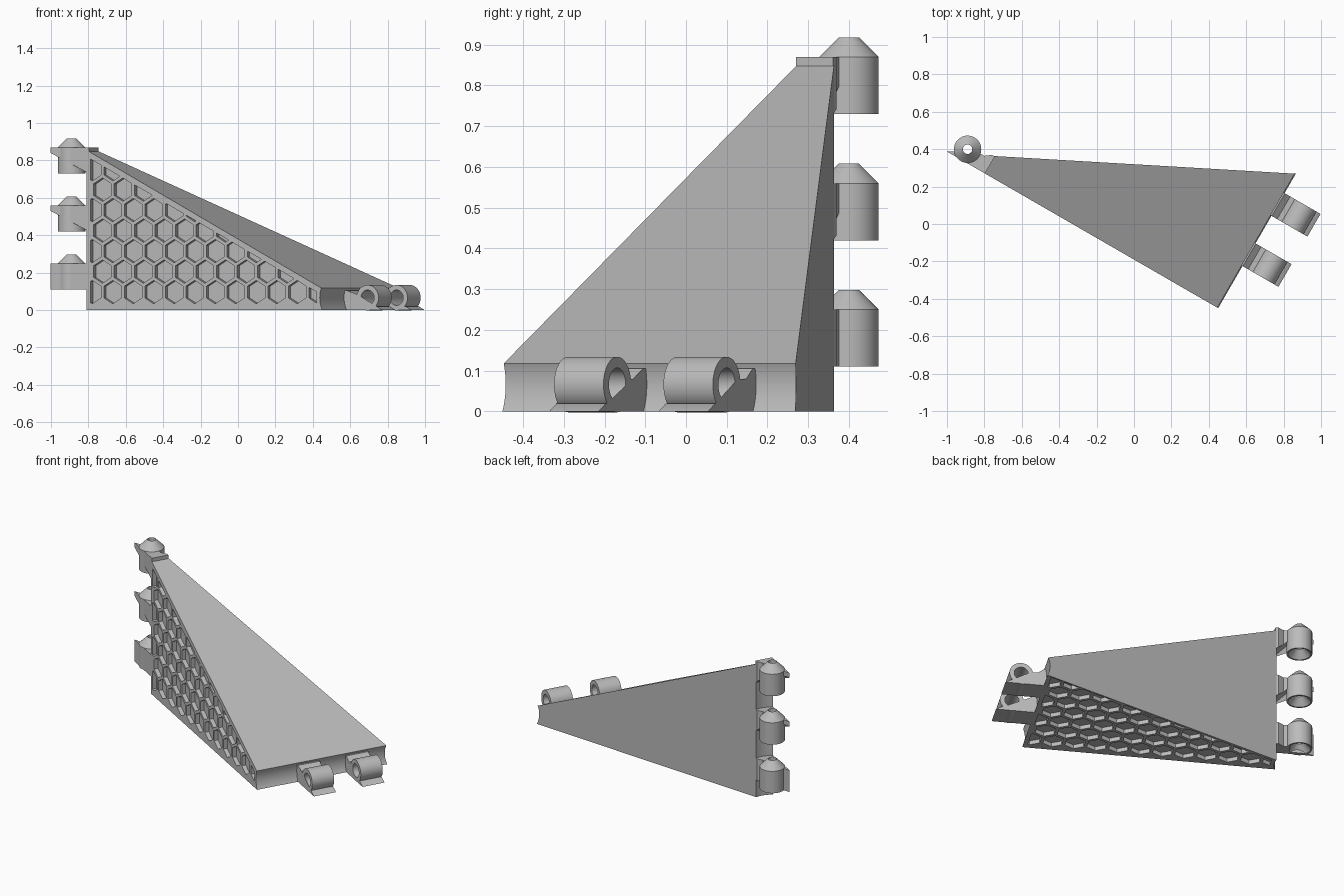
import bpy, bmesh, math
from mathutils import Vector

cube = bpy.data.objects.get("Cube")
if cube:
    bpy.data.objects.remove(cube)

grey = bpy.data.materials.new("plain grey")
grey.use_nodes = True
GREY = (0.5, 0.5, 0.5, 1)
grey.diffuse_color = GREY
grey.node_tree.nodes["Principled BSDF"].inputs["Base Color"].default_value = GREY

LEN, WIDE, EDGE, TIP = 1.455, 0.83, 0.115, 0.855   # wedge sizes
AXIS, OFF, GAP = 0.13, 0.066, 0.145                # hinge reach, inset, clearance
BARREL, PITCH = 0.14, 0.31                         # hinge length and spacing
C30, S30 = math.cos(math.pi / 6), 0.5


def front(u, v, z):
    """u runs along the front face, v into the body, z up."""
    return Vector((0.45 - C30 * u + S30 * v, -0.45 + S30 * u + C30 * v, z))


def swapped(u, v, z):
    """The same frame with the two perforated faces exchanged."""
    return front(LEN - u, z, v)


def finish(name, bm):
    bmesh.ops.recalc_face_normals(bm, faces=bm.faces)
    mesh = bpy.data.meshes.new(name)
    bm.to_mesh(mesh)
    bm.free()
    mesh.materials.append(grey)
    obj = bpy.data.objects.new(name, mesh)
    bpy.context.collection.objects.link(obj)
    return obj


def add_prism(bm, low, high):
    a = [bm.verts.new(p) for p in low]
    b = [bm.verts.new(p) for p in high]
    caps = [bm.faces.new(a), bm.faces.new(b)]
    n = len(a)
    for i in range(n):
        j = (i + 1) % n
        bm.faces.new((a[i], a[j], b[j], b[i]))
    bmesh.ops.triangulate(bm, faces=caps)


def lathe(name, frame, profile, closed, sides=48):
    """Turn (radius, height) points about the hinge axis at the far end."""
    bm = bmesh.new()
    rings = []
    for r, h in profile:
        angles = [2 * math.pi * i / sides for i in range(sides)]
        rings.append([bm.verts.new(frame(LEN + AXIS + r * math.cos(t),
                                         OFF + r * math.sin(t), h)) for t in angles])
    pairs = list(zip(rings, rings[1:]))
    if closed:
        pairs.append((rings[-1], rings[0]))
    else:
        bm.faces.new(rings[0])
        bm.faces.new(rings[-1])
    for a, b in pairs:
        for i in range(sides):
            j = (i + 1) % sides
            bm.faces.new((a[i], a[j], b[j], b[i]))
    return finish(name, bm)


def clip(poly, a, b, c):
    """Keep the part of a 2D polygon where a*x + b*y >= c."""
    out = []
    for p, q in zip(poly, poly[1:] + poly[:1]):
        dp, dq = a * p[0] + b * p[1] - c, a * q[0] + b * q[1] - c
        if dp >= 0:
            out.append(p)
        if dp * dq < 0:
            t = dp / (dp - dq)
            out.append((p[0] + t * (q[0] - p[0]), p[1] + t * (q[1] - p[1])))
    return out


def area(poly):
    return abs(sum(p[0] * q[1] - q[0] * p[1]
                   for p, q in zip(poly, poly[1:] + poly[:1]))) / 2


def hex_cutter(name, frame):
    """Honeycomb of shallow pockets, trimmed to the triangular face."""
    bm = bmesh.new()
    step, radius, depth = 0.1265, 0.0625, 0.025
    slope = (TIP - EDGE) / LEN
    for row in range(8):
        for col in range(13):
            s0 = 0.035 + step * (col + 0.5 * (row % 2))
            z0 = 0.096 + step * C30 * row
            poly = [(s0 + radius * math.sin(k * math.pi / 3),
                     z0 + radius * math.cos(k * math.pi / 3)) for k in range(6)]
            for plane in ((1, 0, 0.025), (-1, 0, 0.035 - LEN), (0, 1, 0.03),
                          (-slope, -1, 0.035 - TIP)):
                poly = clip(poly, *plane)
            if len(poly) > 2 and area(poly) > 0.0003:
                add_prism(bm, [frame(LEN - s, -0.03, z) for s, z in poly],
                          [frame(LEN - s, depth, z) for s, z in poly])
    return finish(name, bm)


# Wedge body
bm = bmesh.new()
add_prism(bm,
          [front(0, v, z) for v, z in ((0, 0), (WIDE, 0), (WIDE, EDGE), (0, EDGE))],
          [front(LEN, v, z) for v, z in ((0, 0), (0.1, 0), (0.1, TIP), (0, TIP))])
bmesh.ops.dissolve_limit(bm, angle_limit=0.001, verts=bm.verts, edges=bm.edges)
body = finish("wedge_body", bm)

# Pockets on the front and the underside, and the hinge clearances
cutters = []
for side, frame in (("front", front), ("bottom", swapped)):
    cutters.append(hex_cutter(side + "_pocket_cutter", frame))
    cutters.append(lathe(side + "_clearance_cutter", frame,
                         [(GAP, -0.2), (GAP, 1.2)], False, 96))
for cutter in cutters:
    cutter.hide_render = True
    mod = body.modifiers.new("cut", 'BOOLEAN')
    mod.operation = 'DIFFERENCE'
    mod.solver = 'EXACT'
    mod.object = cutter
deps = bpy.context.evaluated_depsgraph_get()
carved = bpy.data.meshes.new_from_object(body.evaluated_get(deps))
body.modifiers.clear()
body.data = carved
for cutter in cutters:
    bpy.data.objects.remove(cutter)

# Arm cross-section: reach from the hinge axis to the body, depth from the face
ARM = [(-0.092, 0), (0.145, 0), (0.145, 0.105), (0.128, 0.105), (0.095, 0.08),
       (0.055, 0.08), (0.05, 0.02), (-0.055, 0.02)]


def arm(name, frame, start, sloped):
    """Arm and tapered lip; sloped arms rise away from the body underneath."""
    def rise(p):
        return min(0.11, max(0, BARREL - p)) if sloped else 0
    bm = bmesh.new()
    u = LEN + AXIS
    add_prism(bm, [frame(u - p, q, start + rise(p)) for p, q in ARM],
              [frame(u - p, q, start + BARREL) for p, q in ARM])
    return finish(name, bm)


parts = [body]
# Upright pins with cone tops and conical sockets
for i in range(3):
    z = 0.11 + PITCH * i
    shape = [(0.073, 0), (0.073, BARREL), (0.025, 0.188), (0.025, 0.045), (0.064, 0)]
    parts.append(lathe(f"hinge_pin_{i + 1}", front, [(r, z + h) for r, h in shape], True))
    parts.append(arm(f"pin_arm_{i + 1}", front, z, i > 0))

# Lying barrels along the low end
for i in range(2):
    v = 0.26 + PITCH * i
    shape = [(0.068, 0), (0.068, BARREL), (0.041, BARREL), (0.041, 0)]
    parts.append(lathe(f"hinge_barrel_{i + 1}", swapped, [(r, v + h) for r, h in shape], True))
    parts.append(arm(f"barrel_arm_{i + 1}", swapped, v, False))

bpy.ops.object.select_all(action='DESELECT')
for obj in parts:
    obj.select_set(True)
bpy.context.view_layer.objects.active = body
bpy.ops.object.shade_smooth_by_angle(angle=math.radians(30))
